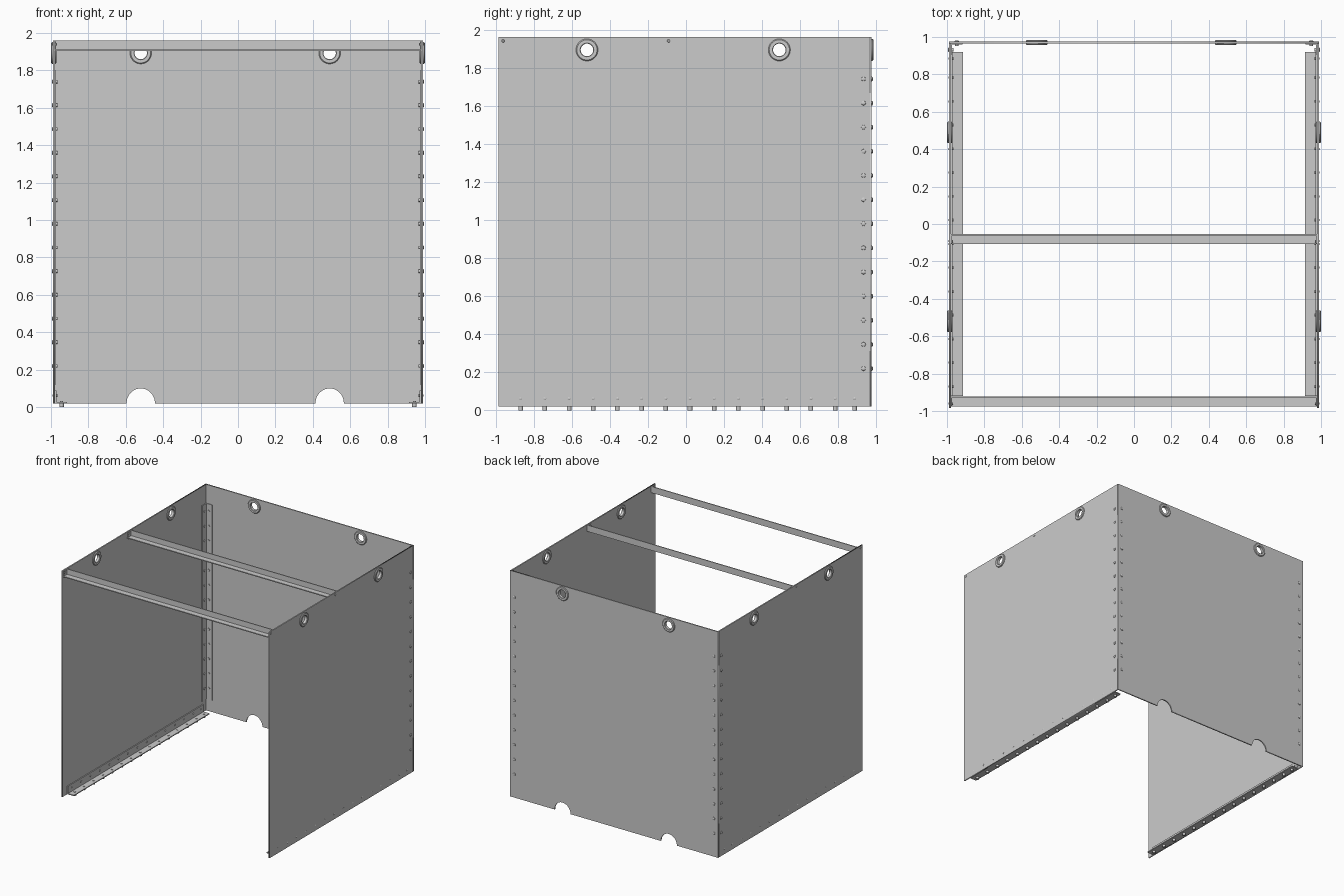
import bpy, bmesh
from math import sin, cos, pi, radians
from mathutils import Matrix, Vector

if "Cube" in bpy.data.objects:
    bpy.data.objects.remove(bpy.data.objects["Cube"])

HOLES = (-0.52, 0.49)          # port positions along each panel
TOP, BASE, PORT_Z = 1.96, 0.02, 1.893
T = 0.01                       # sheet thickness


def finish(bm, name, smooth=False):
    bmesh.ops.recalc_face_normals(bm, faces=bm.faces)
    me = bpy.data.meshes.new(name)
    bm.to_mesh(me)
    bm.free()
    ob = bpy.data.objects.new(name, me)
    bpy.context.collection.objects.link(ob)
    if smooth:
        bpy.ops.object.select_all(action='DESELECT')
        ob.select_set(True)
        bpy.context.view_layer.objects.active = ob
        bpy.ops.object.shade_smooth_by_angle(angle=radians(35))
    return ob


def lathe(bm, profile, pos, axis, n, closed=False):
    """Revolve (radius, height) points about an axis through pos."""
    q = Vector((0, 0, 1)).rotation_difference(Vector(axis))
    rings = [[bm.verts.new(Vector(pos) + q @ Vector((r * cos(2 * pi * i / n), r * sin(2 * pi * i / n), h)))
              for i in range(n)] for r, h in profile]
    pairs = list(zip(rings, rings[1:]))
    if closed:
        pairs.append((rings[-1], rings[0]))
    else:
        bm.faces.new(rings[0])
        bm.faces.new(rings[-1])
    for a, b in pairs:
        for i in range(n):
            j = (i + 1) % n
            bm.faces.new((a[i], a[j], b[j], b[i]))


def prism(bm, points, sweep):
    """Extrude a closed loop of 3D points along a vector."""
    f = bm.faces.new([bm.verts.new(p) for p in points])
    ext = bmesh.ops.extrude_face_region(bm, geom=[f])
    bmesh.ops.translate(bm, vec=sweep, verts=[v for v in ext['geom'] if isinstance(v, bmesh.types.BMVert)])


def ell(w, h, t):
    return [(0, 0), (w, 0), (w, t), (t, t), (t, h), (0, h)]


def sheet(name, loops, columns, pos):
    """Filled 2D outline with holes, given thickness and placed in the world."""
    cu = bpy.data.curves.new(name, 'CURVE')
    cu.dimensions, cu.fill_mode, cu.extrude = '2D', 'BOTH', T / 2
    for loop in loops:
        sp = cu.splines.new('POLY')
        sp.points.add(len(loop) - 1)
        for p, (u, v) in zip(sp.points, loop):
            p.co = (u, v, 0, 1)
        sp.use_cyclic_u = True
    tmp = bpy.data.objects.new(name + "_outline", cu)
    bpy.context.collection.objects.link(tmp)
    dg = bpy.context.evaluated_depsgraph_get()
    me = bpy.data.meshes.new_from_object(tmp.evaluated_get(dg))
    bpy.data.objects.remove(tmp)
    me.transform(Matrix.Translation(pos) @ Matrix(columns).transposed().to_4x4())
    bm = bmesh.new()
    bm.from_mesh(me)
    bmesh.ops.remove_doubles(bm, verts=bm.verts, dist=1e-5)
    finish(bm, name)


def circle(cx, cy, r, n=32):
    return [(cx + r * cos(2 * pi * i / n), cy + r * sin(2 * pi * i / n)) for i in range(n)]


ports = [circle(h, PORT_Z, 0.042) for h in HOLES]

# Side panels
side_outline = [(-0.984, BASE), (0.965, BASE), (0.965, TOP), (-0.984, TOP)]
for s, side in ((-1, "left"), (1, "right")):
    sheet(side + "_panel", [side_outline] + ports, ((0, 1, 0), (0, 0, 1), (1, 0, 0)), (s * 0.983, 0, 0))

# Back panel with two half-round notches in its lower edge
back_outline = [(-0.988, BASE)]
for h in HOLES:
    back_outline += [(h - 0.076 * cos(pi * i / 20), BASE + 0.08 * sin(pi * i / 20)) for i in range(21)]
back_outline += [(0.988, BASE), (0.988, TOP), (-0.988, TOP)]
sheet("back_panel", [back_outline] + ports, ((1, 0, 0), (0, 0, 1), (0, -1, 0)), (0, 0.97, 0))

# Port grommets
RING = [(0.033, -0.011), (0.036, -0.014), (0.053, -0.014), (0.058, -0.009), (0.058, -0.005), (0.042, -0.005),
        (0.042, 0.005), (0.058, 0.005), (0.058, 0.009), (0.053, 0.014), (0.036, 0.014), (0.033, 0.011)]
bm = bmesh.new()
for h in HOLES:
    lathe(bm, RING, (h, 0.97, PORT_Z), (0, 1, 0), 32, True)
    for s in (-1, 1):
        lathe(bm, RING, (s * 0.985, h, PORT_Z), (s, 0, 0), 32, True)
finish(bm, "port_grommets", True)

# Floor angles and back corner angles
for s, side in ((-1, "left"), (1, "right")):
    bm = bmesh.new()
    prism(bm, [(s * (0.978 - u), -0.92, BASE + v) for u, v in ell(0.063, 0.07, 0.008)], (0, 1.84, 0))
    finish(bm, side + "_floor_angle")
    bm = bmesh.new()
    prism(bm, [(s * (0.978 - u), 0.965 - v, 0.12) for u, v in ell(0.06, 0.06, 0.006)], (0, 0, 1.68))
    finish(bm, side + "_corner_angle")

# Cross bars: angle section with a tab at each end
for name, y in (("front_cross_bar", -0.922), ("middle_cross_bar", -0.053)):
    bm = bmesh.new()
    prism(bm, [(-0.978, y - u, 1.905 + v) for u, v in ell(0.054, 0.054, 0.008)], (1.956, 0, 0))
    for s in (-1, 1):
        tab = [(0.008, 0.008), (0.05, 0.008), (0.05, 0.05), (0.008, 0.05)]
        prism(bm, [(s * 0.978, y - u, 1.905 + v) for u, v in tab], (-s * 0.006, 0, 0))
        lathe(bm, [(0.007, -0.016), (0.007, 0.004), (0.009, 0.004), (0.006, 0.008)],
              (s * 0.983, y - 0.038, 1.94), (s, 0, 0), 10)
    finish(bm, name)

# Bolts: round head outside, shank, nut inside
BOLT = [(0.009, -0.017), (0.009, -0.010), (0.005, -0.010), (0.005, 0.005), (0.012, 0.005), (0.011, 0.009), (0.006, 0.012)]
SMALL = [(0.008, -0.018), (0.008, 0.006), (0.005, 0.008)]
FOOT = [(0.008, -0.016), (0.008, -0.004), (0.012, -0.004), (0.012, 0.016)]
corner, floor = bmesh.new(), bmesh.new()
for s in (-1, 1):
    for i in range(13):
        z = 0.22 + i * 0.1267
        lathe(corner, BOLT, (s * 0.983, 0.932, z), (s, 0, 0), 12)
        lathe(corner, BOLT, (s * 0.948, 0.97, z), (0, 1, 0), 12)
    for y in [-0.868 + i * 0.127 for i in range(14)] + [0.885]:
        lathe(floor, FOOT, (s * 0.943, y, 0.016), (0, 0, -1), 12)
        lathe(floor, SMALL, (s * 0.983, y, 0.062), (s, 0, 0), 10)
finish(corner, "corner_bolts", True)
finish(floor, "floor_bolts", True)
